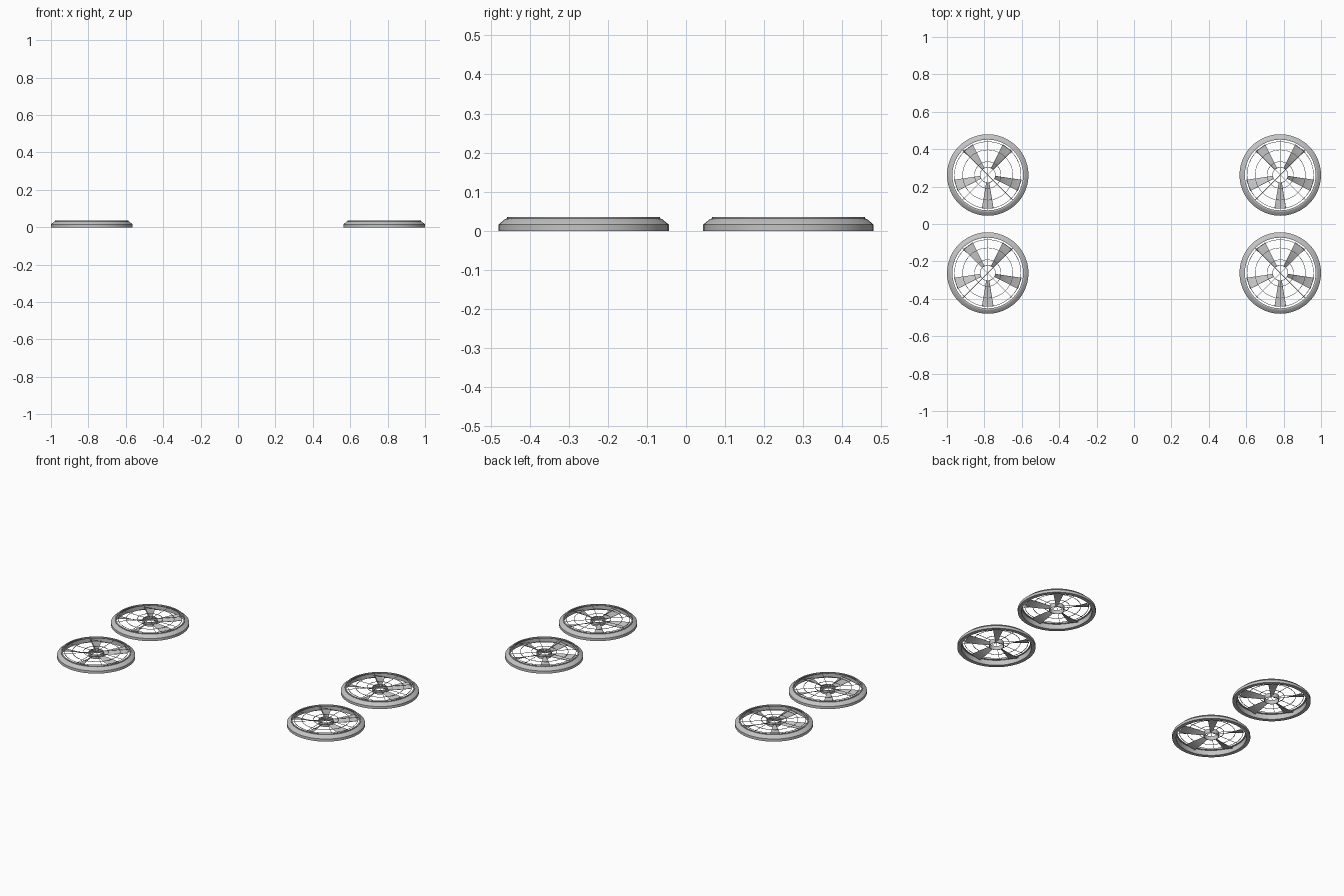
import bpy, math
from mathutils import Vector

if "Cube" in bpy.data.objects:
    bpy.data.objects.remove(bpy.data.objects["Cube"])

SEG = 48

GREY = bpy.data.materials.new("light_grey")
GREY.diffuse_color = (0.55, 0.55, 0.55, 1)
GREY.use_nodes = True
GREY.node_tree.nodes["Principled BSDF"].inputs["Base Color"].default_value = GREY.diffuse_color


def make(name, verts, faces, at, smooth=True):
    me = bpy.data.meshes.new(name)
    me.from_pydata(verts, [], faces)
    me.materials.append(GREY)
    ob = bpy.data.objects.new(name, me)
    ob.location = at
    bpy.context.collection.objects.link(ob)
    if smooth:
        bpy.ops.object.select_all(action='DESELECT')
        ob.select_set(True)
        bpy.context.view_layer.objects.active = ob
        bpy.ops.object.shade_smooth_by_angle(angle=math.radians(25))
    return ob


def lathe(name, profile, at):
    """Spin a closed (radius, z) outline, listed anticlockwise, around z."""
    n = len(profile)
    verts, faces = [], []
    for i in range(SEG):
        a = 2 * math.pi * i / SEG
        verts += [(r * math.cos(a), r * math.sin(a), z) for r, z in profile]
        j = (i + 1) % SEG
        for k in range(n):
            l = (k + 1) % n
            faces.append((i * n + k, j * n + k, j * n + l, i * n + l))
    return make(name, verts, faces, at)


def band(name, r, w, z0, z1, at):
    a, b = r - w / 2, r + w / 2
    return lathe(name, [(a, z0), (b, z0), (b, z1), (a, z1)], at)


def spokes(at):
    """Four thin crossing bars give eight guard spokes."""
    verts, faces = [], []
    L, w, z0, z1 = 0.189, 0.001, 0.0335, 0.0355
    for i in range(4):
        a = math.pi * i / 4
        u = Vector((math.cos(a), math.sin(a), 0))
        v = Vector((-u.y, u.x, 0))
        o = len(verts)
        for z in (z0, z1):
            for s, t in ((-1, -1), (1, -1), (1, 1), (-1, 1)):
                verts.append(u * L * s + v * w * t + Vector((0, 0, z)))
        faces += [tuple(o + k for k in f) for f in
                  ((3, 2, 1, 0), (4, 5, 6, 7), (0, 1, 5, 4),
                   (1, 2, 6, 5), (2, 3, 7, 6), (3, 0, 4, 7))]
    make("guard_spokes", verts, faces, at, smooth=False)


def blades(at):
    """Five twisted, tapering blades."""
    verts, faces = [], []
    steps = 6
    for b in range(5):
        a = math.radians(-90 + 72 * b)
        u = Vector((math.cos(a), math.sin(a), 0))
        v = Vector((-u.y, u.x, 0))
        o = len(verts)
        for i in range(steps + 1):
            t = i / steps
            r = 0.04 + 0.14 * t
            half = 0.010 + 0.022 * t
            pitch = math.radians(38 - 28 * t)
            chord = v * math.cos(pitch) + Vector((0, 0, math.sin(pitch)))
            norm = u.cross(chord) * 0.001
            c = u * r + Vector((0, 0, 0.018))
            verts += [c - chord * half - norm, c + chord * half - norm,
                      c + chord * half + norm, c - chord * half + norm]
        for i in range(steps):
            for k in range(4):
                l = (k + 1) % 4
                p, q = o + 4 * i, o + 4 * i + 4
                faces.append((p + k, q + k, q + l, p + l))
        e = o + 4 * steps
        faces += [(o, o + 1, o + 2, o + 3), (e + 3, e + 2, e + 1, e)]
    ob = make("fan_blades", verts, faces, at)
    # make all blade faces point outward
    import bmesh
    bm = bmesh.new()
    bm.from_mesh(ob.data)
    bmesh.ops.recalc_face_normals(bm, faces=bm.faces)
    bm.to_mesh(ob.data)
    bm.free()


for x in (-0.782, 0.782):
    for y in (-0.262, 0.262):
        at = (x, y, 0)
        # chamfered outer duct
        lathe("duct_ring", [(0.196, 0), (0.218, 0), (0.218, 0.016),
                            (0.201, 0.030), (0.196, 0.032)], at)
        # raised lip and wire guard above it
        band("guard_rim", 0.1925, 0.007, 0.031, 0.036, at)
        for r in (0.178, 0.134, 0.071):
            band("guard_hoop", r, 0.0025, 0.0335, 0.0355, at)
        spokes(at)
        # open hub tube carrying the blades
        band("hub", 0.041, 0.003, 0.008, 0.0335, at)
        blades(at)
